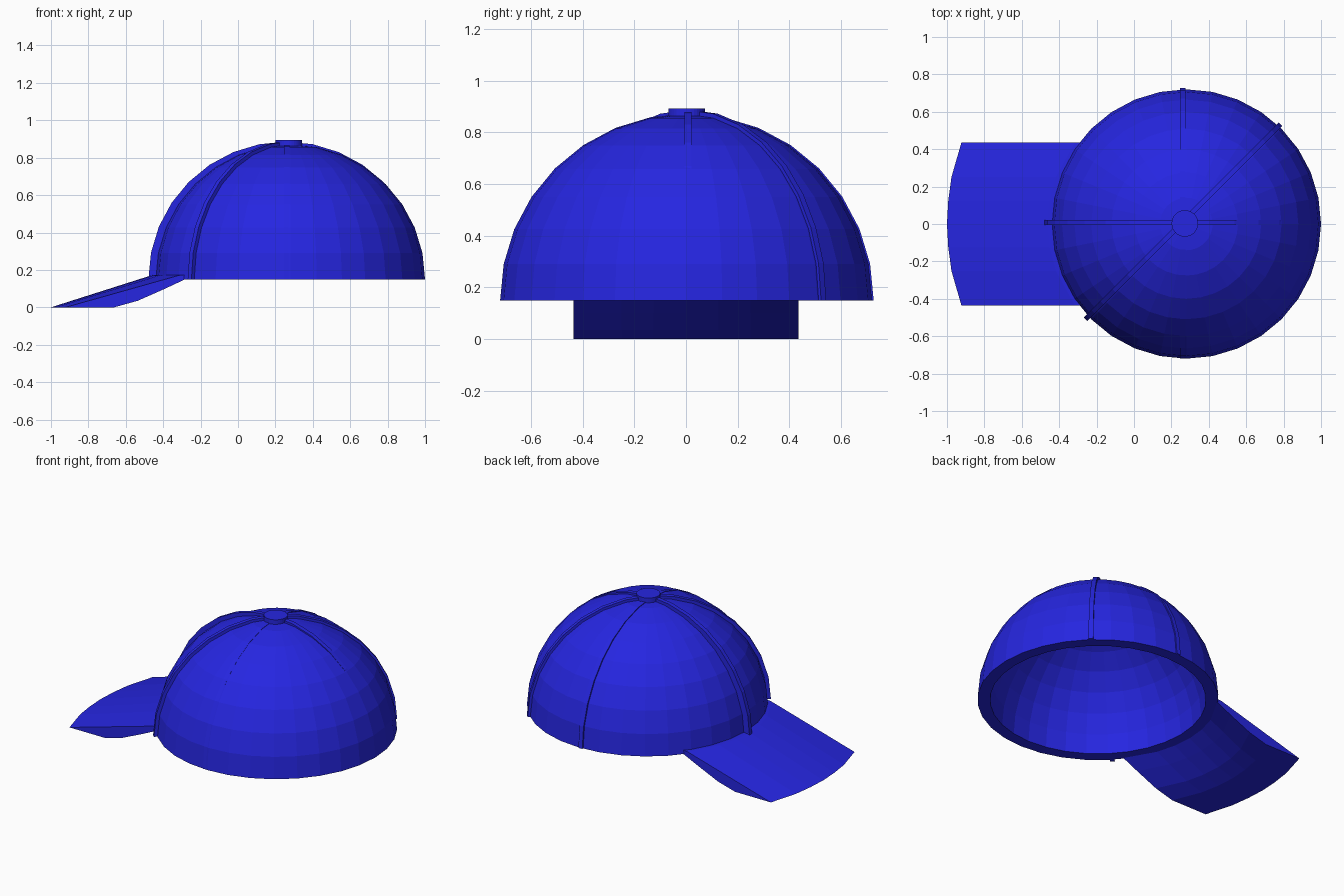
import bpy, bmesh, math
from mathutils import Vector

if "Cube" in bpy.data.objects:
    bpy.data.objects.remove(bpy.data.objects["Cube"])

CX, BASE, R = 0.28, 0.15, 0.72

blue = bpy.data.materials.new("cap_blue")
blue.diffuse_color = (0.019, 0.019, 0.75, 1)
blue.use_nodes = True
blue.node_tree.nodes["Principled BSDF"].inputs["Base Color"].default_value = blue.diffuse_color


def finish(name, bm):
    bmesh.ops.remove_doubles(bm, verts=bm.verts, dist=1e-5)
    bmesh.ops.recalc_face_normals(bm, faces=bm.faces)
    me = bpy.data.meshes.new(name)
    bm.to_mesh(me)
    bm.free()
    me.materials.append(blue)
    ob = bpy.data.objects.new(name, me)
    bpy.context.collection.objects.link(ob)
    return ob


# Crown: thick hemispherical shell, revolved from an outer and inner arc
def crown(inner=0.645, segs=32, rings=8):
    arc = [i * math.pi / 2 / rings for i in range(rings + 1)]
    prof = [(r * math.cos(a), r * math.sin(a)) for r, order in
            ((R, arc[::-1]), (inner, arc)) for a in order]
    bm = bmesh.new()
    verts = [bm.verts.new((x, 0, z)) for x, z in prof]
    edges = [bm.edges.new(p) for p in zip(verts, verts[1:])]
    bmesh.ops.spin(bm, geom=verts + edges, axis=(0, 0, 1), cent=(0, 0, 0),
                   angle=2 * math.pi, steps=segs)
    bmesh.ops.translate(bm, verts=bm.verts, vec=(CX, 0, BASE))
    finish("crown", bm)


# Seam: half-circle strip of rectangular section running over the crown
def seam(name, angle, centre, radius, width=0.028, depth=0.04, steps=16):
    d = Vector((math.cos(angle), math.sin(angle), 0))
    side = Vector((-d.y, d.x, 0)) * width / 2
    up = Vector((0, 0, 1))
    c = Vector((*centre, BASE))
    bm = bmesh.new()
    loops = []
    for i in range(steps + 1):
        a = math.pi * i / steps
        ray = d * math.cos(a) + up * math.sin(a)
        loops.append([bm.verts.new(c + ray * r + side * s)
                      for r, s in ((radius, -1), (radius, 1),
                                   (radius - depth, 1), (radius - depth, -1))])
    for p, q in zip(loops, loops[1:]):
        for k in range(4):
            bm.faces.new((p[k], p[(k + 1) % 4], q[(k + 1) % 4], q[k]))
    bm.faces.new(loops[0])
    bm.faces.new(loops[-1])
    finish(name, bm)


# Button: small disc on the top
def button():
    bm = bmesh.new()
    bmesh.ops.create_cone(bm, cap_ends=True, segments=32, radius1=0.071,
                          radius2=0.071, depth=0.045)
    bmesh.ops.translate(bm, verts=bm.verts, vec=(0.272, 0.003, 0.871))
    finish("top_button", bm)


# Brim: wedge with a bowed front edge, straight top and curved underside
def brim():
    half = [(0.435, -0.923), (0.25, -0.976), (0.125, -0.993)]
    cols = [(-y, x) for y, x in half] + [(0, -1.0)] + [(y, x) for y, x in half[::-1]]
    bm = bmesh.new()
    loops = []
    for y, xf in cols:
        xb = CX - math.sqrt(0.69 ** 2 - y * y)
        pts = [(0, 0), (0.39, 0), (0.58, 0.035), (0.8, 0.1), (0.96, 0.15), (1, 0.152),
               (1, 0.176), (0.91, 0.171)]
        loops.append([bm.verts.new((xf + (xb - xf) * t, y, z)) for t, z in pts])
    n = len(loops[0])
    for p, q in zip(loops, loops[1:]):
        for k in range(n):
            bm.faces.new((p[k], p[(k + 1) % n], q[(k + 1) % n], q[k]))
    bm.faces.new(loops[0])
    bm.faces.new(loops[-1])
    finish("brim", bm)


crown()
seam("seam_lengthwise", 0, (0.257, 0.008), 0.736)
seam("seam_diagonal", math.pi / 4, (0.262, 0.012), 0.737)
seam("seam_crosswise", math.pi / 2, (0.261, 0.004), 0.723)
button()
brim()
